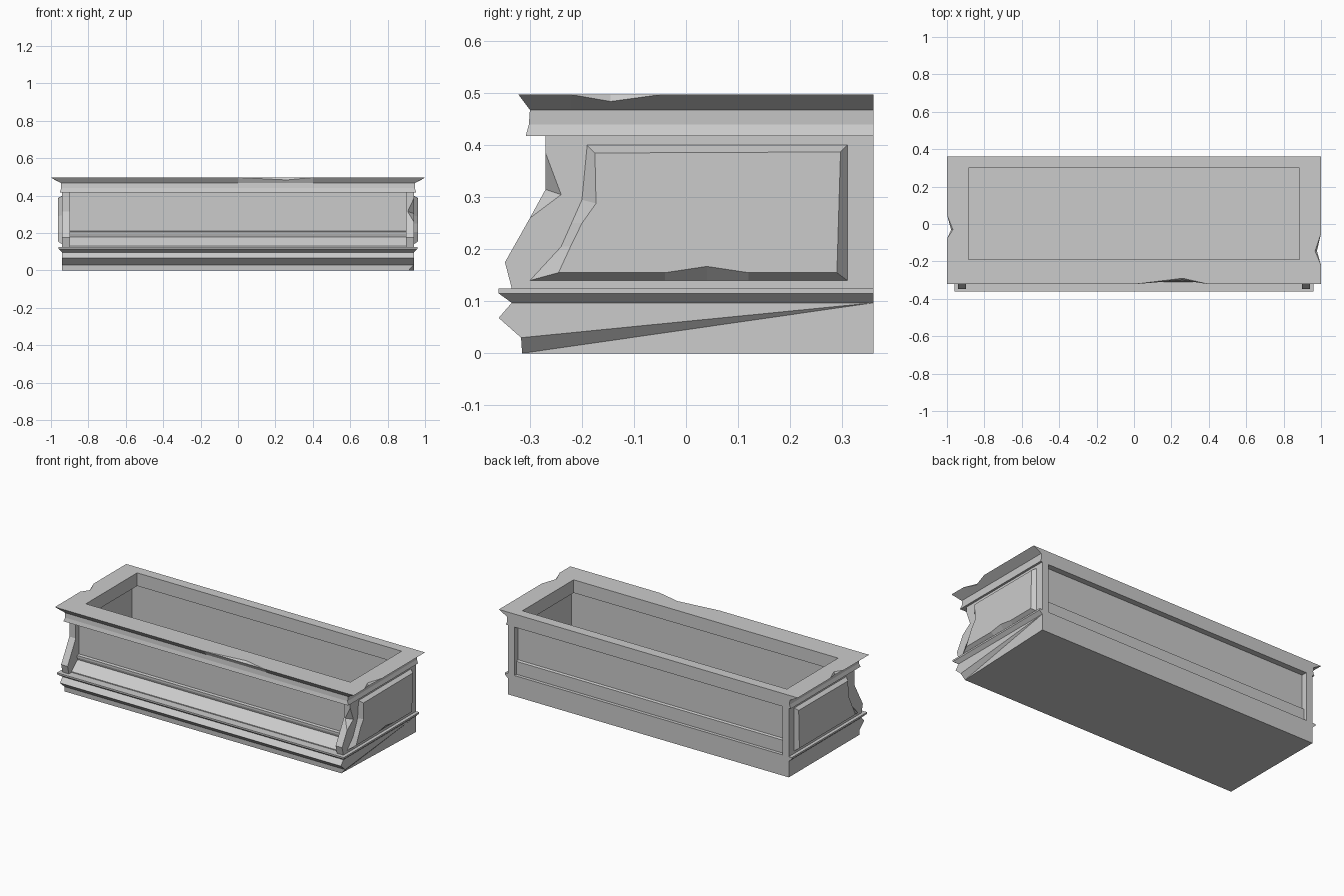
import bpy, bmesh
from mathutils import Matrix

cube = bpy.data.objects.get("Cube")
if cube:
    bpy.data.objects.remove(cube, do_unlink=True)

stone = bpy.data.materials.new("grey stone")
stone.use_nodes = True
GREY = (0.6, 0.6, 0.6, 1)
stone.diffuse_color = GREY
stone.node_tree.nodes["Principled BSDF"].inputs["Base Color"].default_value = GREY

BACK = 0.36
END = 0.94      # outer face of the end walls
INNER = 0.897   # inner face of the pilasters
OPENING = 0.885
IN_FRONT, IN_BACK = -0.232, 0.317   # basin walls, set back under the rim
FLOOR = 0.008
LEDGE_TOP, BODY_TOP, RIM_TOP = 0.125, 0.418, 0.497


def finish(name, bm):
    bmesh.ops.recalc_face_normals(bm, faces=bm.faces[:])
    mesh = bpy.data.meshes.new(name)
    bm.to_mesh(mesh)
    bm.free()
    mesh.materials.append(stone)
    obj = bpy.data.objects.new(name, mesh)
    bpy.context.collection.objects.link(obj)
    return obj


def loft(rings, caps=True, cyclic=False):
    """Skin matching rings of points; cap the ends or join last to first."""
    bm = bmesh.new()
    loops = [[bm.verts.new(p) for p in ring] for ring in rings]
    pairs = list(zip(loops, loops[1:]))
    if cyclic:
        pairs.append((loops[-1], loops[0]))
    n = len(loops[0])
    for a, b in pairs:
        for i in range(n):
            j = (i + 1) % n
            bm.faces.new((a[i], a[j], b[j], b[i]))
    if caps:
        bm.faces.new(loops[0])
        bm.faces.new(loops[-1])
    return bm, loops


def extrude(profile, x0, x1):
    """Run a (y, z) outline along x."""
    return loft([[(x, y, z) for y, z in profile] for x in (x0, x1)])


def split(bm, a, b, via=()):
    """Cut the end face shared by two corners, optionally through a point."""
    face = next(f for f in bm.faces if a in f.verts and b in f.verts
                and all(abs(q.co.x - a.co.x) < 1e-5 for q in f.verts))
    bmesh.utils.face_split(face, a, b, coords=via)


def hollow_out(obj, half):
    """Cut the basin out of a part."""
    bm = bmesh.new()
    size = Matrix.Diagonal((2 * half, IN_BACK - IN_FRONT, 1, 1))
    middle = Matrix.Translation((0, (IN_FRONT + IN_BACK) / 2, FLOOR + 0.5))
    bmesh.ops.create_cube(bm, size=1, matrix=middle @ size)
    cutter = finish("basin_cutter", bm)
    cutter.hide_render = True
    mod = obj.modifiers.new("basin", "BOOLEAN")
    mod.operation = "DIFFERENCE"
    mod.solver = "EXACT"
    mod.object = cutter
    bpy.context.view_layer.objects.active = obj
    bpy.ops.object.modifier_apply(modifier=mod.name)
    bpy.data.objects.remove(cutter, do_unlink=True)


# Moulded base, with the front corner broken away on one end
base = [(BACK, 0), (-0.315, 0), (-0.317, 0.03), (-0.36, 0.068),
        (-0.335, 0.097), (BACK, 0.097)]
bm, loops = extrude(base, -END, END)
v = loops[1]
split(bm, v[2], v[5])
split(bm, v[1], v[5])
v[1].co.x = 0.912
hollow_out(finish("base_block", bm), 0.905)


# Projecting ledge above the base
def rect(h, front, z):
    return [(-h, front, z), (h, front, z), (h, BACK, z), (-h, BACK, z)]


ledge = loft([rect(END, -0.335, 0.097), rect(0.96, -0.36, 0.115),
              rect(0.96, -0.36, LEDGE_TOP)])[0]
hollow_out(finish("base_ledge", ledge), 0.93)

# End walls whose front edges form the shaped pilasters
pilaster = [(BACK, BODY_TOP), (-0.27, BODY_TOP), (-0.27, 0.385), (-0.27, 0.315),
            (-0.30, 0.26), (-0.348, 0.175), (-0.335, LEDGE_TOP), (BACK, LEDGE_TOP)]
for side_name, s in (("left", 1), ("right", -1)):
    bm, loops = extrude(pilaster, s * INNER, s * END)
    if s > 0:  # chipped corner
        v = loops[1]
        split(bm, v[2], v[4], [(END, -0.24, 0.305)])
        hollow = next(q for q in bm.verts if abs(q.co.y + 0.24) < 1e-4)
        split(bm, v[3], hollow)
        v[3].co.x = 0.907
        bent = [f for f in bm.faces if v[3] in f.verts and len(f.verts) > 3]
        bmesh.ops.triangulate(bm, faces=bent)
    hollow_out(finish(side_name + "_end_wall", bm), 0.93)

# Recessed front wall with a small moulding and a sloping foot
front = [(IN_FRONT, BODY_TOP), (-0.24, BODY_TOP), (-0.24, 0.21), (-0.257, 0.207),
         (-0.257, 0.195), (-0.252, 0.18), (-0.31, 0.13),
         (-0.31, LEDGE_TOP), (IN_FRONT, LEDGE_TOP)]
finish("front_wall", extrude(front, -INNER, INNER)[0])

# Recessed back wall with a low step
back = [(IN_BACK, BODY_TOP), (0.325, BODY_TOP), (0.325, 0.207), (0.34, 0.203),
        (0.34, LEDGE_TOP), (IN_BACK, LEDGE_TOP)]
finish("back_wall", extrude(back, -INNER, INNER)[0])

# Raised bevelled panels on the ends: (outer y, z, inner y, z)
panel = [(-0.19, 0.40, -0.175, 0.385), (0.31, 0.40, 0.297, 0.387),
         (0.31, 0.14, 0.29, 0.155), (-0.30, 0.14, -0.245, 0.155),
         (-0.24, 0.205, -0.222, 0.205), (-0.20, 0.295, -0.18, 0.29)]
# Worn spots on the lower and front edges of one panel
worn = panel[:3] + [(0.12, 0.14, 0.12, 0.155), (0.04, 0.14, 0.04, 0.167),
                    (-0.04, 0.14, -0.04, 0.155)] + panel[3:5] + [
    (-0.22, 0.25, -0.2, 0.25), (-0.20, 0.295, -0.173, 0.288)]
for side_name, s, outline in (("left", 1, worn), ("right", -1, panel)):
    rings = [[(s * END, p[0], p[1]) for p in outline],
             [(s * 0.962, p[2], p[3]) for p in outline]]
    finish(side_name + "_end_panel", loft(rings)[0])


# Overhanging rim; inset and drop shape the chips on its upper edges
def rim_ring(h, front, rear, z, inset=0, drop=0):
    low = z - drop
    corner = front + 0.01
    return [(-h, front, z), (0, front, z), (0.26, front + inset, low),
            (0.4, front, z), (h, front, z),
            (h, max(-0.22, corner), z), (h - inset, max(-0.145, corner + 0.01), low),
            (h, -0.05, z), (h, rear, z), (-h, rear, z),
            (-h, 0.05, z), (-h + inset, -0.03, low), (-h, -0.08, z)]


rim = [rim_ring(OPENING, -0.19, 0.30, BODY_TOP),
       rim_ring(0.953, -0.308, BACK, BODY_TOP),
       rim_ring(0.945, -0.302, BACK, 0.44),
       rim_ring(0.947, -0.30, BACK, 0.468),
       rim_ring(1.0, -0.322, BACK, RIM_TOP, 0.022, 0.013),
       rim_ring(1.0, -0.322, BACK, RIM_TOP, 0.032),
       rim_ring(OPENING, -0.19, 0.30, RIM_TOP)]
bm = loft(rim, caps=False, cyclic=True)[0]
bmesh.ops.remove_doubles(bm, verts=bm.verts[:], dist=0.0001)
finish("rim", bm)
